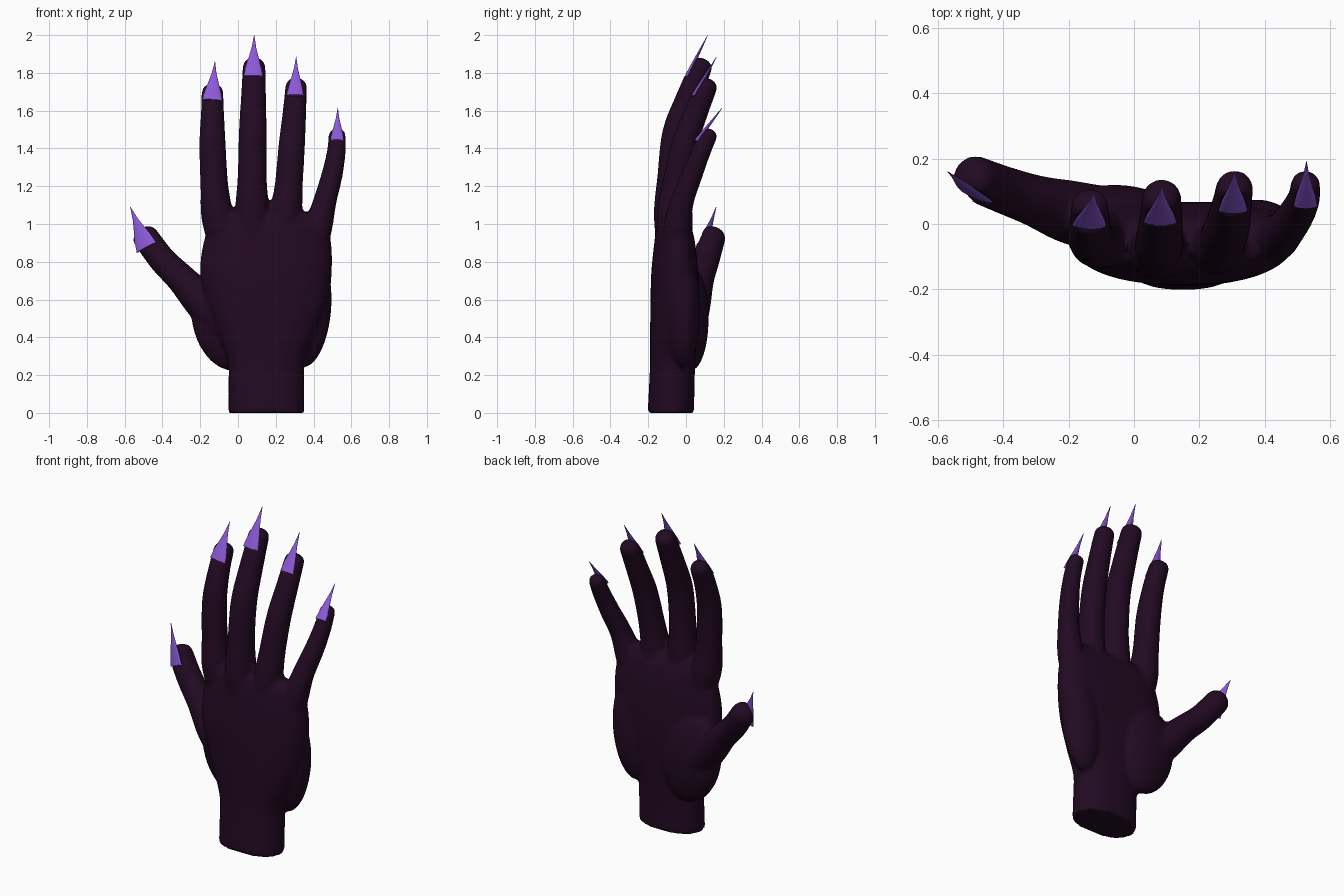
import bpy, bmesh, math
from mathutils import Vector

if "Cube" in bpy.data.objects:
    bpy.data.objects.remove(bpy.data.objects["Cube"])


def material(name, rgb):
    m = bpy.data.materials.new(name)
    m.diffuse_color = (*rgb, 1)
    m.use_nodes = True
    m.node_tree.nodes["Principled BSDF"].inputs["Base Color"].default_value = m.diffuse_color
    return m


skin = material("dark plum skin", (0.016, 0.003, 0.016))
violet = material("violet nail", (0.26, 0.10, 0.68))


def skin_rings(bm, rings):
    """Bridge a list of point rings and cap both ends."""
    loops = [[bm.verts.new(p) for p in ring] for ring in rings]
    n = len(loops[0])
    for a, b in zip(loops, loops[1:]):
        for i in range(n):
            j = (i + 1) % n
            bm.faces.new((a[i], a[j], b[j], b[i]))
    bm.faces.new(loops[0][::-1])
    bm.faces.new(loops[-1])


def spline(pts, steps=6):
    """Catmull-Rom through tuples of any length."""
    v = [Vector(p) for p in pts]
    v = [2 * v[0] - v[1]] + v + [2 * v[-1] - v[-2]]
    out = []
    for k in range(1, len(v) - 2):
        a, b, c, d = v[k - 1:k + 3]
        for s in range(steps):
            t = s / steps
            out.append(0.5 * (2 * b + (c - a) * t + (2 * a - 5 * b + 4 * c - d) * t * t
                              + (3 * b - a - 3 * c + d) * t ** 3))
    out.append(v[-2])
    return out


def finger(bm, pts, sides=24):
    """Tube through (x, y, z, radius) with a rounded tip."""
    path = spline(pts)
    p = [Vector(q[:3]) for q in path]
    r = [q[3] for q in path]
    axis = (p[-1] - p[-2]).normalized()
    end, rad = p[-1], r[-1]
    for a in (25, 45, 65, 82):
        p.append(end + axis * rad * 0.75 * math.sin(math.radians(a)))
        r.append(rad * math.cos(math.radians(a)))
    rings = []
    for i in range(len(p)):
        d = (p[min(i + 1, len(p) - 1)] - p[max(i - 1, 0)]).normalized()
        u = d.cross(Vector((0, 1, 0))).normalized()
        w = u.cross(d).normalized()
        rings.append([p[i] + r[i] * (math.cos(t) * u + math.sin(t) * w)
                      for t in (2 * math.pi * k / sides for k in range(sides))])
    skin_rings(bm, rings)


def ellipsoid(bm, centre, radii, tilt=0):
    new = bmesh.ops.create_uvsphere(bm, u_segments=32, v_segments=20, radius=1)["verts"]
    c, s = math.cos(tilt), math.sin(tilt)
    for v in new:
        x, y, z = (v.co[i] * radii[i] for i in range(3))
        v.co = Vector(centre) + Vector((c * x + s * z, y, c * z - s * x))


bm = bmesh.new()

# wrist and palm: (centre x, centre y, z, half width, half depth), palm side fuller
palm = [(0.15, -0.08, 0.0, 0.20, 0.123), (0.15, -0.075, 0.15, 0.20, 0.12),
        (0.15, -0.07, 0.28, 0.205, 0.12), (0.155, -0.065, 0.42, 0.26, 0.125),
        (0.155, -0.06, 0.58, 0.32, 0.128), (0.148, -0.06, 0.74, 0.348, 0.124),
        (0.155, -0.06, 0.90, 0.338, 0.108), (0.16, -0.065, 1.00, 0.30, 0.088),
        (0.16, -0.07, 1.06, 0.25, 0.06)]
rings = []
for cx, cy, z, rx, ry in spline(palm, 5):
    ring = []
    for k in range(48):
        t = 2 * math.pi * k / 48
        c, s = math.cos(t), math.sin(t)
        bow = (0.02 + 0.015 * s) * c * c * min(1, max(0, (z - 0.3) / 0.3))
        ring.append((cx + rx * math.copysign(abs(c) ** 0.85, c),
                     cy + bow + ry * math.copysign(abs(s) ** 0.9, s), z))
    rings.append(ring)
skin_rings(bm, rings)

# palm pads below the thumb and the little finger
ellipsoid(bm, (-0.06, 0.025, 0.50), (0.185, 0.095, 0.28), -0.2)
ellipsoid(bm, (0.375, -0.015, 0.54), (0.118, 0.09, 0.30), 0.1)

# fingers and thumb
finger(bm, [(-0.05, -0.04, 0.80, 0.07), (-0.105, -0.05, 1.02, 0.086), (-0.125, -0.047, 1.20, 0.074),
            (-0.135, -0.035, 1.42, 0.07), (-0.135, 0.005, 1.58, 0.062), (-0.135, 0.055, 1.70, 0.057)])
finger(bm, [(0.085, -0.07, 0.80, 0.08), (0.075, -0.08, 1.05, 0.09), (0.075, -0.075, 1.25, 0.077),
            (0.078, -0.052, 1.48, 0.074), (0.082, 0.01, 1.66, 0.067), (0.085, 0.08, 1.835, 0.06)])
finger(bm, [(0.24, -0.06, 0.80, 0.08), (0.255, -0.07, 1.04, 0.084), (0.27, -0.05, 1.22, 0.074),
            (0.285, -0.008, 1.42, 0.07), (0.298, 0.05, 1.58, 0.063), (0.308, 0.11, 1.73, 0.057)])
finger(bm, [(0.38, -0.05, 0.78, 0.07), (0.425, -0.045, 0.98, 0.074), (0.46, -0.02, 1.12, 0.062),
            (0.498, 0.032, 1.26, 0.056), (0.52, 0.08, 1.38, 0.05), (0.525, 0.122, 1.472, 0.045)])
finger(bm, [(-0.07, 0.01, 0.46, 0.10), (-0.19, 0.035, 0.59, 0.098), (-0.30, 0.07, 0.71, 0.08),
            (-0.40, 0.105, 0.81, 0.073), (-0.49, 0.14, 0.93, 0.07)])

bmesh.ops.recalc_face_normals(bm, faces=bm.faces)
mesh = bpy.data.meshes.new("hand")
bm.to_mesh(mesh)
bm.free()
mesh.materials.append(skin)
hand = bpy.data.objects.new("hand", mesh)
bpy.context.collection.objects.link(hand)
bpy.context.view_layer.objects.active = hand
hand.select_set(True)

# fuse all overlapping volumes into one soft surface
fuse = hand.modifiers.new("fuse", "REMESH")
fuse.mode = "VOXEL"
fuse.voxel_size = 0.012
soften = hand.modifiers.new("soften", "SMOOTH")
soften.factor = 0.5
soften.iterations = 5
for name in ("fuse", "soften"):
    bpy.ops.object.modifier_apply(modifier=name)
bpy.ops.object.shade_smooth_by_angle(angle=math.radians(50))


def nail(name, base, tip, side, half):
    """Thin pointed nail with hollow sides, lying on a flattened nail bed."""
    base, tip, side = Vector(base), Vector(tip), Vector(side).normalized()
    along = (tip - base).normalized()
    side = (side - along * side.dot(along)).normalized()
    out = side.cross(along).normalized()
    if out.y > 0:
        out.negate()
    # press the fingertip back behind the nail plane
    for v in hand.data.vertices:
        d = v.co - base
        if -0.005 < d.dot(along) < 0.25 and abs(d.dot(side)) < 0.12:
            h = d.dot(out)
            if -0.003 < h < 0.08:
                v.co -= out * (h + 0.003)
    nb = bmesh.new()
    rings = []
    for t, w in ((0, 1), (0.2, 0.84), (0.45, 0.54), (0.7, 0.24), (1, 0.02)):
        c = base.lerp(tip, t)
        rings.append([c + side * half * w * math.cos(a) + out * 0.012 * w ** 0.6 * math.sin(a)
                      for a in (2 * math.pi * k / 16 for k in range(16))])
    skin_rings(nb, rings)
    bmesh.ops.recalc_face_normals(nb, faces=nb.faces)
    me = bpy.data.meshes.new(name)
    nb.to_mesh(me)
    nb.free()
    me.materials.append(violet)
    bpy.context.collection.objects.link(bpy.data.objects.new(name, me))


nail("index_nail", (-0.137, -0.004, 1.655), (-0.122, 0.095, 1.86), (1, 0, 0), 0.052)
nail("middle_nail", (0.08, 0.006, 1.782), (0.086, 0.115, 2.0), (1, 0, 0), 0.05)
nail("ring_nail", (0.303, 0.042, 1.68), (0.308, 0.162, 1.885), (1, 0, 0), 0.044)
nail("little_nail", (0.525, 0.056, 1.44), (0.528, 0.192, 1.615), (1, 0, 0), 0.036)
nail("thumb_nail", (-0.485, 0.09, 0.875), (-0.57, 0.16, 1.09), (0.11, -0.05, 0.035), 0.062)
